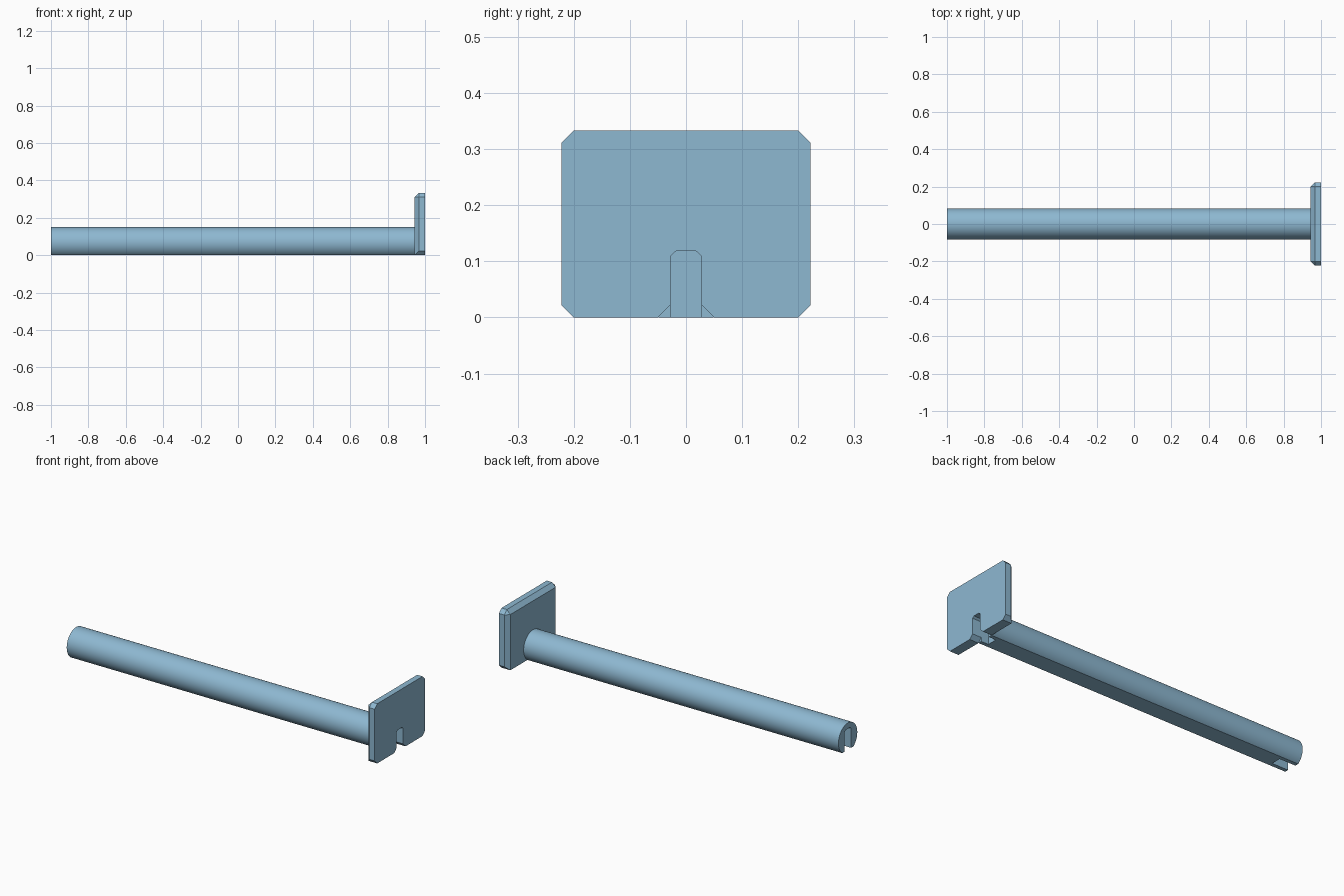
import bpy, bmesh, math

if "Cube" in bpy.data.objects:
    bpy.data.objects.remove(bpy.data.objects["Cube"])

blue = bpy.data.materials.new("light_blue")
blue.diffuse_color = (0.27, 0.48, 0.64, 1)
blue.use_nodes = True
blue.node_tree.nodes["Principled BSDF"].inputs["Base Color"].default_value = blue.diffuse_color


def make_object(name, bm):
    bmesh.ops.recalc_face_normals(bm, faces=bm.faces)
    me = bpy.data.meshes.new(name)
    bm.to_mesh(me)
    bm.free()
    me.materials.append(blue)
    ob = bpy.data.objects.new(name, me)
    bpy.context.collection.objects.link(ob)
    return ob


def prism(name, outline, x0, x1):
    """Extrude a (y, z) outline along x."""
    bm = bmesh.new()
    a = [bm.verts.new((x0, y, z)) for y, z in outline]
    b = [bm.verts.new((x1, y, z)) for y, z in outline]
    bm.faces.new(a)
    bm.faces.new(b[::-1])
    n = len(a)
    for i in range(n):
        j = (i + 1) % n
        bm.faces.new((a[i], a[j], b[j], b[i]))
    return make_object(name, bm)


def mirrored(half):
    """Complete a right-hand (y, z) half outline on the left."""
    return half + [(-y, z) for y, z in reversed(half)]


def combine(target, other, operation):
    mod = target.modifiers.new(operation.lower(), 'BOOLEAN')
    mod.operation = operation
    mod.solver = 'EXACT'
    mod.object = other
    bpy.context.view_layer.objects.active = target
    bpy.ops.object.modifier_apply(modifier=mod.name)
    bpy.data.objects.remove(other)


# Rod: round bar with a flat underside
R, ZC = 0.083, 0.067
start = -math.asin(ZC / R)
sweep = math.pi - 2 * start
N = 56
arc = [(R * math.cos(start + sweep * i / N), ZC + R * math.sin(start + sweep * i / N))
       for i in range(N + 1)]
arc[0], arc[-1] = (arc[0][0], 0), (arc[-1][0], 0)
rod = prism("rod", arc, -1, 0.975)

# End plate: clipped corners, inner edge bevelled except along the bottom
W, H, C = 0.222, 0.333, 0.022
outer = mirrored([(W - C, 0), (W, C), (W, H - C), (W - C, H)])
inner = mirrored([(W - C, 0), (W - C, H - C)])
bm = bmesh.new()
for x, outline in ((1, outer), (0.945 + C, outer), (0.945, inner)):
    for y, z in outline:
        bm.verts.new((x, y, z))
bmesh.ops.convex_hull(bm, input=bm.verts)
bmesh.ops.dissolve_limit(bm, angle_limit=0.01, verts=bm.verts, edges=bm.edges)
body = make_object("holder_with_end_plate", bm)
combine(body, rod, 'UNION')

# Slots in both ends; the plate one flares at the bottom
top = [(0.028, 0.109), (0.018, 0.118)]
flared = mirrored([(0.06, -0.01), (0.028, 0.022)] + top)
straight = mirrored([(0.028, -0.01)] + top)
combine(body, prism("plate_flare_cutter", flared, 0.945, 1.05), 'DIFFERENCE')
combine(body, prism("plate_slot_cutter", straight, 0.9, 0.96), 'DIFFERENCE')
combine(body, prism("tip_slot_cutter", straight, -1.05, -0.9), 'DIFFERENCE')

# Smooth the round bar, keep edges sharp
bpy.ops.object.select_all(action='DESELECT')
body.select_set(True)
bpy.context.view_layer.objects.active = body
bpy.ops.object.shade_smooth_by_angle(angle=math.radians(25))
